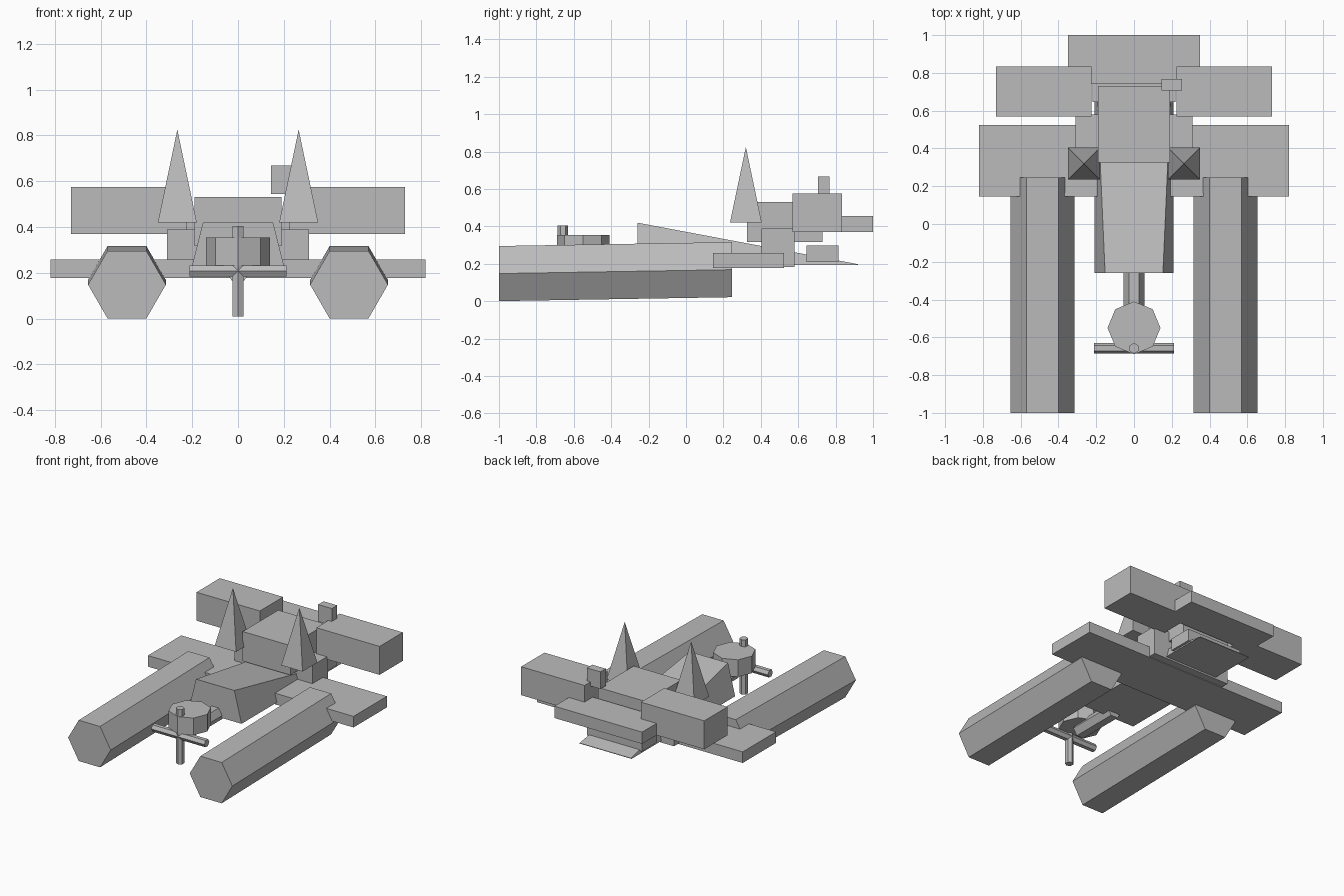
import bpy, bmesh, math
from mathutils import Matrix, Vector

if "Cube" in bpy.data.objects:
    bpy.data.objects.remove(bpy.data.objects["Cube"])

grey = bpy.data.materials.new("hull_grey")
grey.diffuse_color = (0.5, 0.5, 0.5, 1)
grey.use_nodes = True
grey.node_tree.nodes["Principled BSDF"].inputs["Base Color"].default_value = grey.diffuse_color


def finish(name, bm):
    bmesh.ops.recalc_face_normals(bm, faces=bm.faces)
    me = bpy.data.meshes.new(name)
    bm.to_mesh(me)
    bm.free()
    me.materials.append(grey)
    ob = bpy.data.objects.new(name, me)
    bpy.context.collection.objects.link(ob)
    return ob


def box(name, x, y, z):
    """Box from (min, max) ranges."""
    bm = bmesh.new()
    bmesh.ops.create_cube(bm, size=1)
    for v in bm.verts:
        v.co = Vector([(r[0] + r[1]) / 2 + c * (r[1] - r[0]) for r, c in zip((x, y, z), v.co)])
    return finish(name, bm)


def loft(name, a, b):
    """Closed solid between two matching outlines."""
    bm = bmesh.new()
    va = [bm.verts.new(p) for p in a]
    vb = [bm.verts.new(p) for p in b]
    n = len(a)
    bm.faces.new(va)
    bm.faces.new(vb[::-1])
    for i in range(n):
        j = (i + 1) % n
        bm.faces.new((va[i], vb[i], vb[j], va[j]))
    return finish(name, bm)


def ring(center, r, n, axis, start=0.0):
    """Regular outline around an axis."""
    pts = []
    for i in range(n):
        t = start + 2 * math.pi * i / n
        c, s = r * math.cos(t), r * math.sin(t)
        off = {"x": (0, c, s), "y": (c, 0, s), "z": (s, c, 0)}[axis]
        pts.append(Vector(center) + Vector(off))
    return pts


# Paired parts on both sides
for side, s in (("left", -1), ("right", 1)):
    def span(a, b):
        return tuple(sorted((s * a, s * b)))

    # long hexagonal pontoons, rising slightly to the rear
    loft(side + "_pontoon",
         ring((s * 0.485, -1.0, 0.148), 0.17, 6, "y"),
         ring((s * 0.485, 0.247, 0.169), 0.17, 6, "y"))
    # rear side pods
    box(side + "_rear_pod", span(0.225, 0.73), (0.57, 0.835), (0.37, 0.575))
    # four-sided spikes
    bm = bmesh.new()
    bmesh.ops.create_cone(
        bm, cap_ends=True, segments=4, radius1=0.085 * math.sqrt(2), radius2=0, depth=0.405,
        matrix=Matrix.Translation((s * 0.265, 0.32, 0.6225)) @ Matrix.Rotation(math.pi / 4, 4, "Z"))
    finish(side + "_spike", bm)

# Hull blocks
box("cross_wing", (-0.82, 0.82), (0.145, 0.525), (0.177, 0.257))
box("centre_block", (-0.31, 0.31), (0.405, 0.58), (0.182, 0.388))
box("upper_cabin", (-0.19, 0.19), (0.325, 0.73), (0.317, 0.53))
box("tail_slab", (-0.35, 0.35), (0.74, 1.0), (0.37, 0.455))
box("rear_exhaust", (-0.22, 0.22), (0.645, 0.815), (0.21, 0.297))
box("sensor_box", (0.145, 0.253), (0.707, 0.768), (0.545, 0.668))

# Sloping hull: trapezoid nose thinning to a flat tail
loft("sloping_hull",
     [(-0.21, -0.26, 0.195), (0.21, -0.26, 0.195), (0.153, -0.26, 0.42), (-0.153, -0.26, 0.42)],
     [(-0.21, 0.92, 0.194), (0.21, 0.92, 0.194), (0.205, 0.92, 0.198), (-0.205, 0.92, 0.198)])

# Front boom, drum and crossed bars
loft("front_boom", ring((0, -0.55, 0.213), 0.055, 6, "y"), ring((0, -0.2, 0.213), 0.055, 6, "y"))
loft("front_drum", ring((0, -0.55, 0.232), 0.14, 8, "z"), ring((0, -0.55, 0.355), 0.14, 8, "z"))
loft("upright_bar", ring((0, -0.658, 0.01), 0.028, 6, "z"), ring((0, -0.658, 0.405), 0.028, 6, "z"))
loft("cross_bar", ring((-0.212, -0.658, 0.208), 0.028, 6, "x"), ring((0.212, -0.658, 0.208), 0.028, 6, "x"))
